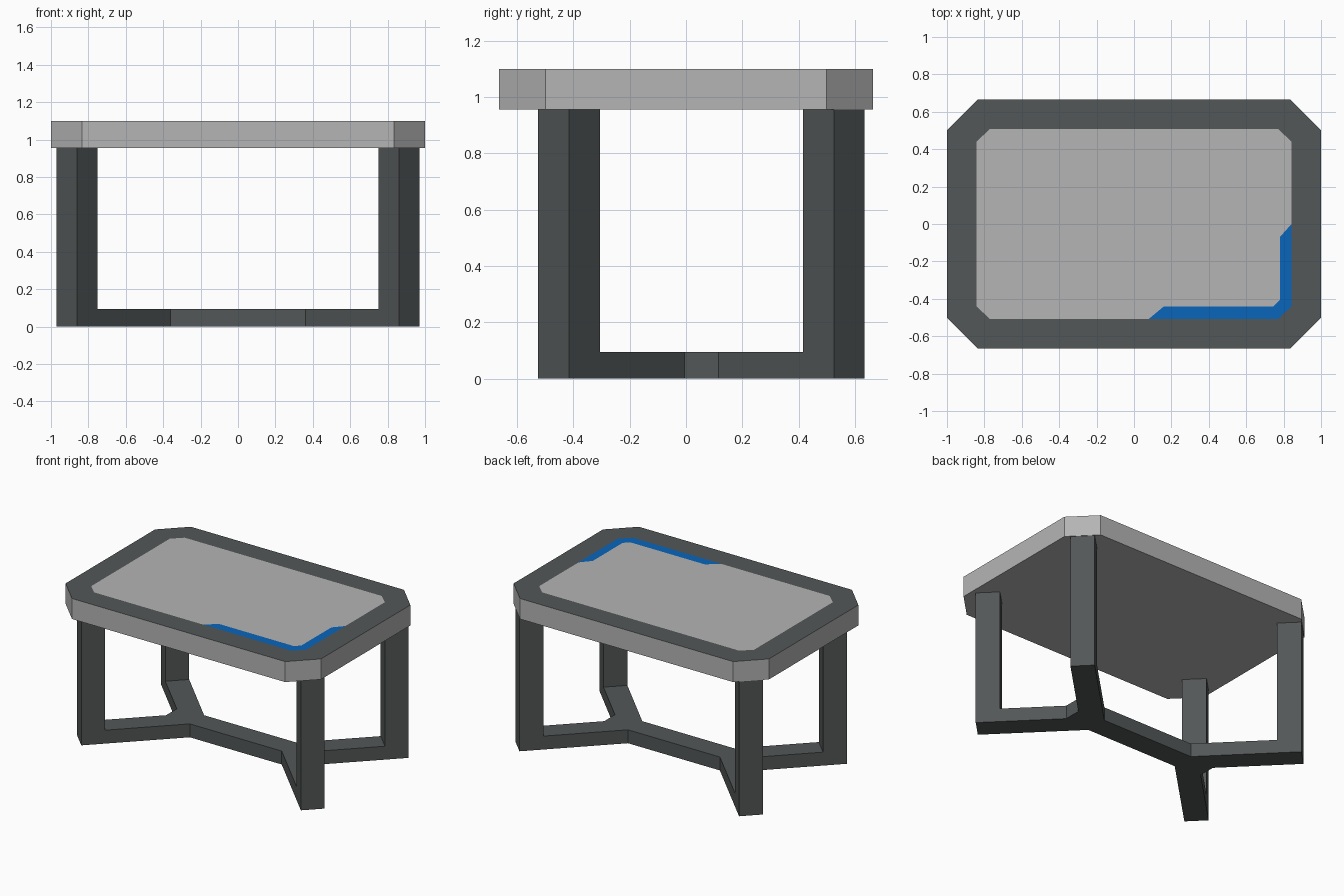
import bpy, bmesh

if "Cube" in bpy.data.objects:
    bpy.data.objects.remove(bpy.data.objects["Cube"])


def material(name, rgb):
    m = bpy.data.materials.new(name)
    m.diffuse_color = (*rgb, 1)
    m.use_nodes = True
    m.node_tree.nodes["Principled BSDF"].inputs["Base Color"].default_value = m.diffuse_color
    return m


LIGHT = material("light_grey", (0.46, 0.46, 0.46))
DARK = material("dark_grey", (0.085, 0.095, 0.095))
BLUE = material("blue", (0.003, 0.13, 0.50))


def finish(bm, name, mats):
    mesh = bpy.data.meshes.new(name)
    bm.to_mesh(mesh)
    bm.free()
    for m in mats:
        mesh.materials.append(m)
    ob = bpy.data.objects.new(name, mesh)
    bpy.context.collection.objects.link(ob)
    return ob


def octagon(x, y, cx, cy):
    """Counter-clockwise rectangle with cut corners."""
    return [(x, -cy), (x, cy), (cx, y), (-cx, y),
            (-x, cy), (-x, -cy), (-cx, -y), (cx, -y)]


def face(bm, pts, z, mat=0):
    f = bm.faces.new([bm.verts.new((x, y, z)) for x, y in pts])
    f.material_index = mat
    return f


def prism(name, pts, z0, z1, mat):
    bm = bmesh.new()
    f = face(bm, pts, z0)
    up = bmesh.ops.extrude_face_region(bm, geom=[f])["geom"]
    bmesh.ops.translate(bm, vec=(0, 0, z1 - z0),
                        verts=[v for v in up if isinstance(v, bmesh.types.BMVert)])
    bmesh.ops.recalc_face_normals(bm, faces=bm.faces)
    return finish(bm, name, [mat])


# Tabletop: slab with an inlaid dark band and a blue corner accent, all flush
Z0, Z1 = 0.955, 1.10
outer = octagon(1.0, 0.665, 0.835, 0.50)
band_out = octagon(0.90, 0.563, 0.795, 0.46)
band_in = octagon(0.842, 0.507, 0.772, 0.44)
accent = [(0.08, -0.507), (0.16, -0.44), (0.745, -0.44),
          (0.78, -0.405), (0.78, -0.07), (0.842, 0.0)]
bm = bmesh.new()
face(bm, outer[::-1], Z0)
loops = [(outer, Z0, 0), (outer, Z1, 0), (band_out, Z1, 1), (band_in, Z1, 1)]
for (a, za, _), (b, zb, mat) in zip(loops, loops[1:]):
    for i in range(8):
        j = (i + 1) % 8
        f = bm.faces.new([bm.verts.new((*p, z)) for p, z in
                          ((a[i], za), (a[j], za), (b[j], zb), (b[i], zb))])
        f.material_index = mat
face(bm, accent + band_in[1:7], Z1)
face(bm, accent[::-1] + [band_in[7], band_in[0]], Z1, 2)
bmesh.ops.remove_doubles(bm, verts=bm.verts, dist=0.0001)
finish(bm, "tabletop", [LIGHT, DARK, BLUE])

# Legs: square posts turned 45 degrees; the frame sits slightly back of centre
FX, FY, OFF, R = 0.86, 0.47, 0.055, 0.11
for sx, side in ((-1, "left"), (1, "right")):
    for sy, end in ((-1, "front"), (1, "back")):
        x, y = sx * FX, OFF + sy * FY
        prism(f"{end}_{side}_leg",
              [(x + R, y), (x, y + R), (x - R, y), (x, y - R)], 0, Z0, DARK)

# Floor stretcher: central beam forking into diagonal arms
quarter = [(0.36, -0.08), (FX - R, -FY), (FX, R - FY), (0.56, -0.06)]
right = quarter + [(x, -y) for x, y in quarter[::-1]]
left = [(-x, -y) for x, y in right]
prism("floor_stretcher", [(x, y + OFF) for x, y in right + left], 0, 0.095, DARK)
